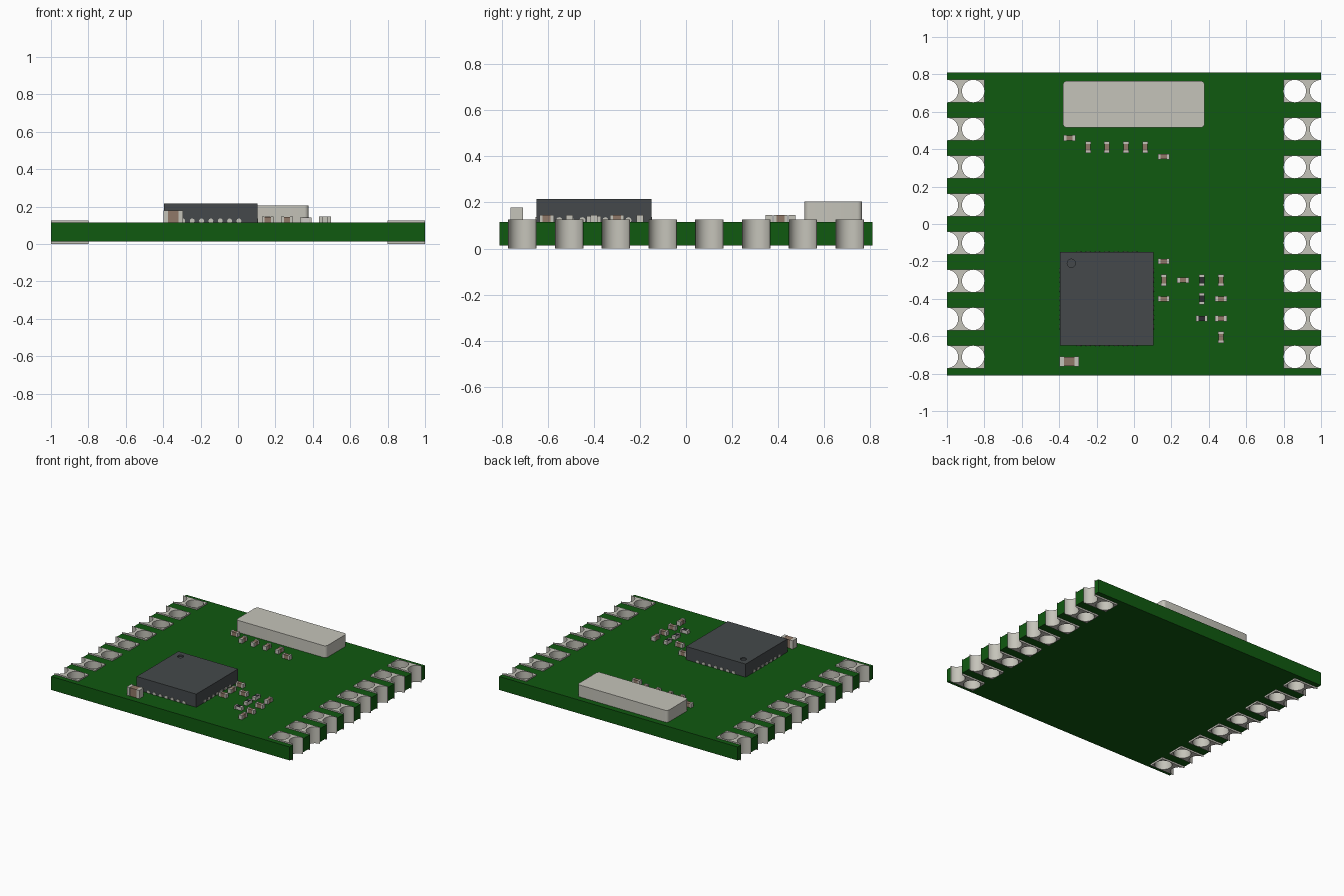
import bpy
import bmesh
import math
from mathutils import Matrix, Vector

if "Cube" in bpy.data.objects:
    bpy.data.objects.remove(bpy.data.objects["Cube"], do_unlink=True)


def material(name, rgb):
    m = bpy.data.materials.new(name)
    m.use_nodes = True
    m.diffuse_color = (*rgb, 1)
    bsdf = next(n for n in m.node_tree.nodes if n.type == "BSDF_PRINCIPLED")
    bsdf.inputs["Base Color"].default_value = (*rgb, 1)
    return m


GREEN = material("board green", (0.005, 0.1, 0.005))
METAL = material("tin grey", (0.56, 0.55, 0.49))
DARK = material("chip dark grey", (0.058, 0.066, 0.07))
BROWN = material("ceramic brown", (0.28, 0.19, 0.14))
BLACK = material("resistor black", (0.025, 0.025, 0.03))
WHITE = material("ceramic white", (0.62, 0.6, 0.57))

TOP, BOTTOM = 0.115, 0.013      # board faces
PAD_TOP = 0.125
PITCH = 0.203
PAD_ROWS = [(i - 3.5) * PITCH for i in range(8)]


def add_box(bm, lo, hi, slot=0):
    lo, hi = Vector(lo), Vector(hi)
    mat = Matrix.Translation((lo + hi) / 2) @ Matrix.Diagonal((*(hi - lo), 1))
    verts = bmesh.ops.create_cube(bm, size=1, matrix=mat)["verts"]
    for f in {f for v in verts for f in v.link_faces}:
        f.material_index = slot


def add_cylinder(bm, centre, radius, depth, rotation=Matrix(), segments=32):
    bmesh.ops.create_cone(bm, cap_ends=True, segments=segments, radius1=radius,
                          radius2=radius, depth=depth,
                          matrix=Matrix.Translation(centre) @ rotation)


def to_mesh(bm, name, materials):
    mesh = bpy.data.meshes.new(name)
    bm.to_mesh(mesh)
    bm.free()
    for m in materials:
        mesh.materials.append(m)
    return mesh


def place(name, mesh, location=(0, 0, 0), turn=0):
    ob = bpy.data.objects.new(name, mesh)
    ob.location = location
    ob.rotation_euler.z = turn
    bpy.context.collection.objects.link(ob)
    return ob


def activate(ob):
    bpy.ops.object.select_all(action="DESELECT")
    ob.select_set(True)
    bpy.context.view_layer.objects.active = ob


def cut(ob, bm, mat):
    cutter = place("cutter", to_mesh(bm, "cutter", [mat]))
    cutter.hide_render = True
    mod = ob.modifiers.new("cut", "BOOLEAN")
    mod.operation, mod.solver, mod.object = "DIFFERENCE", "EXACT", cutter
    activate(ob)
    bpy.ops.object.modifier_apply(modifier=mod.name)
    bpy.data.objects.remove(cutter, do_unlink=True)
    bpy.ops.object.shade_smooth_by_angle(angle=math.radians(30))


# Board with full holes and edge half-holes
bm = bmesh.new()
add_box(bm, (-1, -0.81, BOTTOM), (1, 0.81, TOP))
board = place("circuit_board", to_mesh(bm, "circuit_board", [GREEN]))
bm = bmesh.new()
for y in PAD_ROWS:
    for x in (-1, -0.86, 0.86, 1):
        add_cylinder(bm, (x, y, 0.06), 0.0612, 0.4)
cut(board, bm, GREEN)

# Plated edge pads, one mesh shared by both sides
bm = bmesh.new()
add_box(bm, (0.798, -0.062, 0), (1, 0.062, PAD_TOP))
pad = place("edge_pad_left_1", to_mesh(bm, "edge_pad", [METAL]), (0, PAD_ROWS[0], 0))
bm = bmesh.new()
for x in (0.86, 1):
    add_cylinder(bm, (x, PAD_ROWS[0], 0.06), 0.06, 0.4)
cut(pad, bm, METAL)
for i, y in enumerate(PAD_ROWS):
    if i:
        place(f"edge_pad_left_{i + 1}", pad.data, (0, y, 0))
    place(f"edge_pad_right_{i + 1}", pad.data, (0, y, 0), math.pi)

# Main chip with its orientation dimple
CHIP = Vector((-0.145, -0.4, 0))
bm = bmesh.new()
add_box(bm, (CHIP.x - 0.25, CHIP.y - 0.25, TOP), (CHIP.x + 0.25, CHIP.y + 0.25, 0.215))
chip = place("main_chip", to_mesh(bm, "main_chip", [DARK]))
bm = bmesh.new()
add_cylinder(bm, (-0.335, -0.21, 0.225), 0.022, 0.04)
cut(chip, bm, DARK)

# Rounded contacts along the four chip sides
bm = bmesh.new()
for side in range(4):
    spin = Matrix.Rotation(side * math.pi / 2, 4, "Z")
    for i in range(7):
        spot = spin @ Vector(((i - 3) * 0.05, -0.243, 0.123)) + CHIP
        add_cylinder(bm, spot, 0.013, 0.02,
                     spin @ Matrix.Rotation(math.pi / 2, 4, "X"), 16)
place("chip_contacts", to_mesh(bm, "chip_contacts", [METAL]))

# Crystal can with rounded upright corners
bm = bmesh.new()
add_box(bm, (-0.38, 0.515, TOP), (0.377, 0.765, 0.205))
upright = [e for e in bm.edges if abs(e.verts[0].co.z - e.verts[1].co.z) > 0.05]
bmesh.ops.bevel(bm, geom=upright, offset=0.022, segments=5, profile=0.5, affect="EDGES")
can = place("crystal_can", to_mesh(bm, "crystal_can", [METAL]))
activate(can)
bpy.ops.object.shade_smooth_by_angle(angle=math.radians(30))


def chip_part(name, length, width, height, end, body, top=None):
    """Block with two metal end caps and an optional coloured top plate."""
    bm = bmesh.new()
    x, y, inset = length / 2, width / 2, 0.0015
    add_box(bm, (end - x, inset - y, 0), (x - end, y - inset, height - inset), 1)
    for a, b in ((-x, end - x), (x - end, x)):
        add_box(bm, (a, -y, 0), (b, y, height))
    if top:
        add_box(bm, (end - x, inset - y, height - 0.004),
                (x - end, y - inset, height - 0.0005), 2)
    return to_mesh(bm, name, [METAL, body] + ([top] if top else []))


big_cap = chip_part("large_capacitor", 0.105, 0.053, 0.064, 0.024, BROWN)
small_cap = chip_part("small_capacitor", 0.062, 0.03, 0.031, 0.014, BROWN)
resistor = chip_part("resistor", 0.062, 0.03, 0.026, 0.014, WHITE, BLACK)

place("large_capacitor", big_cap, (-0.347, -0.735, TOP))

# Small parts: positions lying along x, then along y
LAYOUT = {
    ("small_capacitor", 0): [(-0.345, 0.46), (0.16, 0.36), (0.16, -0.2), (0.262, -0.3),
                             (0.16, -0.4), (0.465, -0.4), (0.465, -0.505)],
    ("small_capacitor", 1): [(-0.245, 0.41), (-0.145, 0.41), (-0.043, 0.41), (0.06, 0.41),
                             (0.16, -0.3), (0.465, -0.3), (0.465, -0.605)],
    ("resistor", 0): [(0.362, -0.505)],
    ("resistor", 1): [(0.363, -0.3), (0.363, -0.4)],
}
for (kind, turned), spots in LAYOUT.items():
    mesh = small_cap if kind == "small_capacitor" else resistor
    for x, y in spots:
        place(kind, mesh, (x, y, TOP), turned * math.pi / 2)
